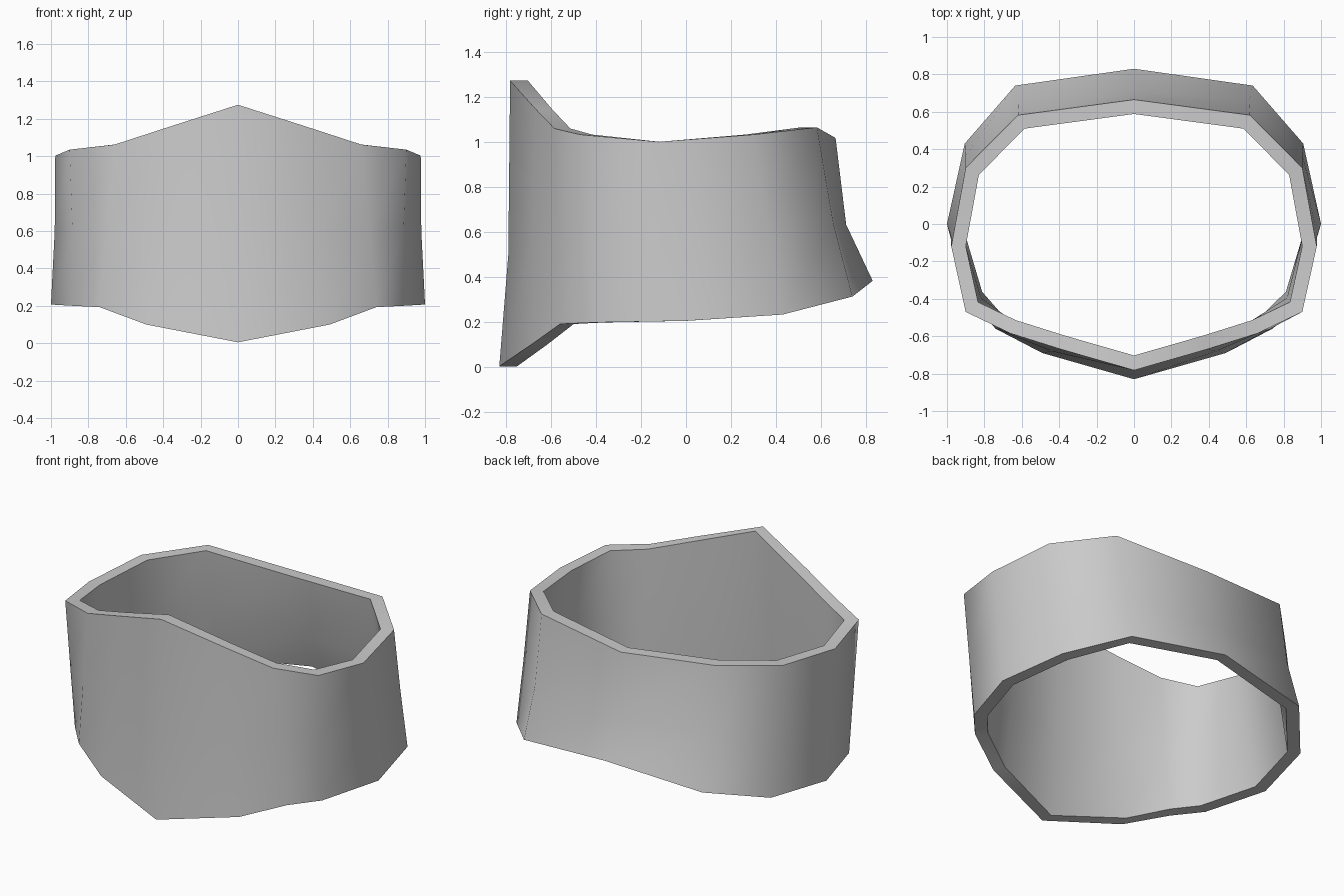
import bpy
import bmesh
import math
from mathutils import Vector

cube = bpy.data.objects.get("Cube")
if cube:
    bpy.data.objects.remove(cube)

WALL = 0.076

# Half outlines of the outer wall, front centre round the left side to back centre
BOTTOM = [(0, -.83, .005), (.49, -.69, .1), (.74, -.56, .193), (.88, -.4, .2),
          (1, 0, .207), (.905, .43, .235), (.635, .74, .315), (0, .83, .385)]
MIDDLE = [(0, -.79, .5), (.44, -.68, .56), (.7, -.575, .6), (.885, -.44, .6),
          (.98, -.06, .6), (.9, .365, .62), (.615, .655, .64), (0, .712, .635)]
TOP = [(0, -.782, 1.275), (.39, -.67, 1.15), (.66, -.585, 1.062), (.9, -.47, 1.035),
       (.977, -.12, 1.003), (.9, .3, 1.035), (.62, .582, 1.067), (0, .665, 1.02)]


def mirrored(half):
    """Close a half outline into a full ring."""
    return [Vector(p) for p in half] + [Vector((-x, y, z)) for x, y, z in half[-2:0:-1]]


def inset(ring):
    """Move a ring inward by the wall thickness, keeping its heights."""
    result = []
    for i, p in enumerate(ring):
        a = (p - ring[i - 1]).xy.normalized()
        b = (ring[(i + 1) % len(ring)] - p).xy.normalized()
        na, nb = Vector((-a.y, a.x)), Vector((-b.y, b.x))
        offset = (na + nb) * WALL / (1 + na.dot(nb))
        result.append(p + offset.to_3d())
    return result


# Band: outer wall, top rim, inner wall and bottom rim as one closed loop of rings
outer = [mirrored(h) for h in (BOTTOM, MIDDLE, TOP)]
rings = outer + [inset(r) for r in reversed(outer)]
bm = bmesh.new()
loops = [[bm.verts.new(p) for p in ring] for ring in rings]
for k, low in enumerate(loops):
    high = loops[(k + 1) % len(loops)]
    for i in range(len(low)):
        j = (i + 1) % len(low)
        bm.faces.new((low[i], low[j], high[j], high[i]))
bmesh.ops.recalc_face_normals(bm, faces=bm.faces)
mesh = bpy.data.meshes.new("band")
bm.to_mesh(mesh)
bm.free()
band = bpy.data.objects.new("band", mesh)
bpy.context.collection.objects.link(band)

# Plain grey material
grey = bpy.data.materials.new("light_grey")
grey.use_nodes = True
colour = (0.6, 0.6, 0.6, 1)
grey.diffuse_color = colour
grey.node_tree.nodes["Principled BSDF"].inputs["Base Color"].default_value = colour
mesh.materials.append(grey)

# Smooth walls with crisp rims
bpy.ops.object.select_all(action='DESELECT')
band.select_set(True)
bpy.context.view_layer.objects.active = band
bpy.ops.object.shade_smooth_by_angle(angle=math.radians(55))
